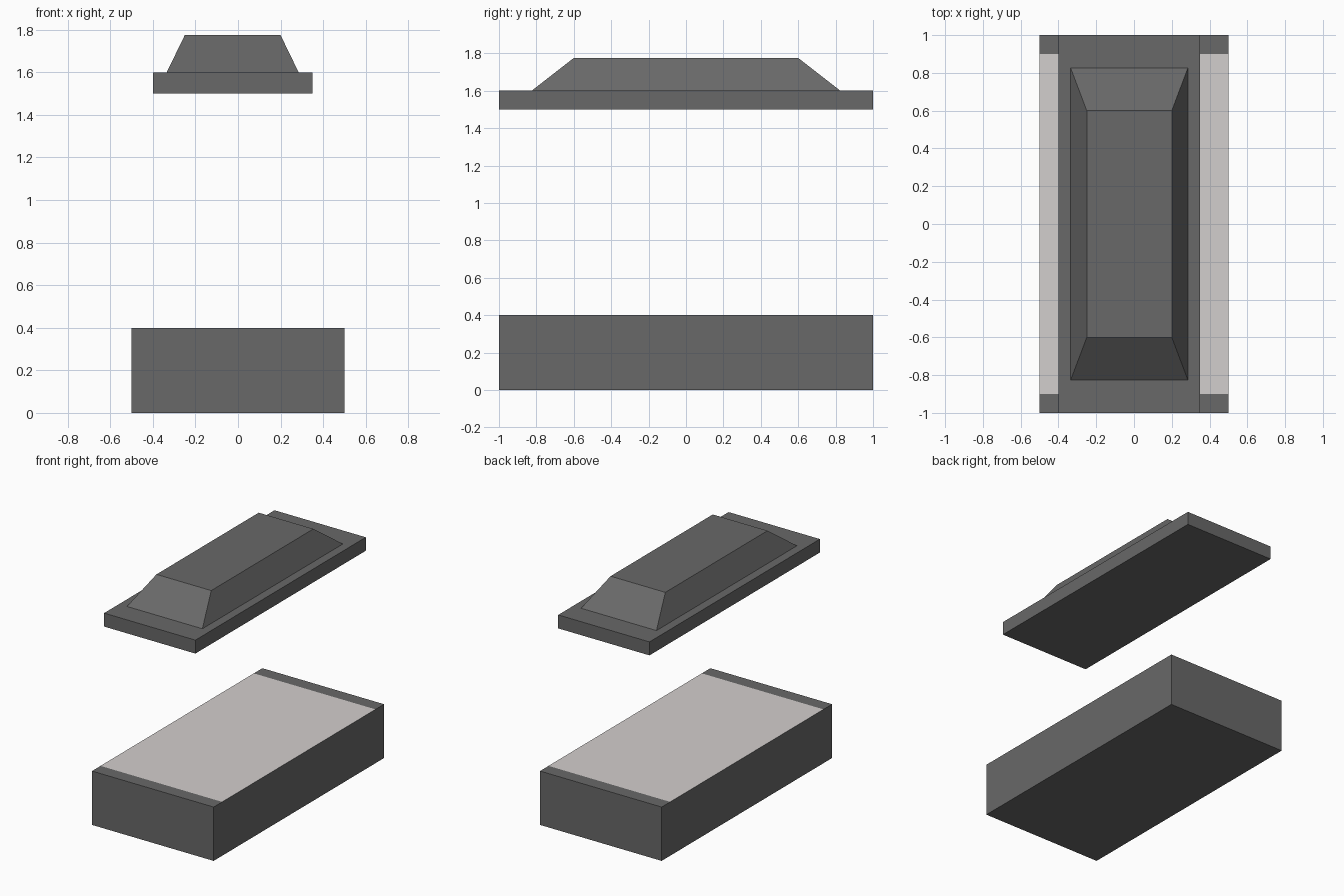
import bpy, bmesh

if "Cube" in bpy.data.objects:
    bpy.data.objects.remove(bpy.data.objects["Cube"])


def material(name, rgb):
    m = bpy.data.materials.new(name)
    m.diffuse_color = (*rgb, 1.0)
    m.use_nodes = True
    m.node_tree.nodes["Principled BSDF"].inputs["Base Color"].default_value = m.diffuse_color
    return m


dark = material("dark grey", (0.14, 0.14, 0.14))
pale = material("pale warm grey", (0.65, 0.62, 0.61))


def prism(name, bottom, top):
    """Solid between two rectangles, each given as (x0, x1, half_depth, z)."""
    bm = bmesh.new()
    rings = []
    for x0, x1, d, z in (bottom, top):
        rings.append([bm.verts.new(p) for p in
                      ((x0, -d, z), (x1, -d, z), (x1, d, z), (x0, d, z))])
    lo, hi = rings
    bm.faces.new(lo[::-1])
    bm.faces.new(hi)
    for i in range(4):
        j = (i + 1) % 4
        bm.faces.new((lo[i], lo[j], hi[j], hi[i]))
    mesh = bpy.data.meshes.new(name)
    bm.to_mesh(mesh)
    bm.free()
    mesh.materials.append(dark)
    obj = bpy.data.objects.new(name, mesh)
    bpy.context.collection.objects.link(obj)
    return obj


# Lower block, with a pale panel across the middle of its top
base = prism("base_block", (-0.5, 0.5, 1.0, 0.0), (-0.5, 0.5, 1.0, 0.4))
base.data.materials.append(pale)
bm = bmesh.new()
bm.from_mesh(base.data)
for y in (-0.9, 0.9):
    bmesh.ops.bisect_plane(bm, geom=bm.verts[:] + bm.edges[:] + bm.faces[:],
                           plane_co=(0, y, 0), plane_no=(0, 1, 0))
bm.normal_update()
for f in bm.faces:
    if f.normal.z > 0.9 and abs(f.calc_center_median().y) < 0.5:
        f.material_index = 1
bm.to_mesh(base.data)
bm.free()

# Floating lid plate and its tapered raised centre
prism("lid_plate", (-0.4, 0.35, 1.0, 1.5), (-0.4, 0.35, 1.0, 1.6))
prism("lid_raised_centre", (-0.335, 0.285, 0.825, 1.6), (-0.25, 0.2, 0.6, 1.775))
